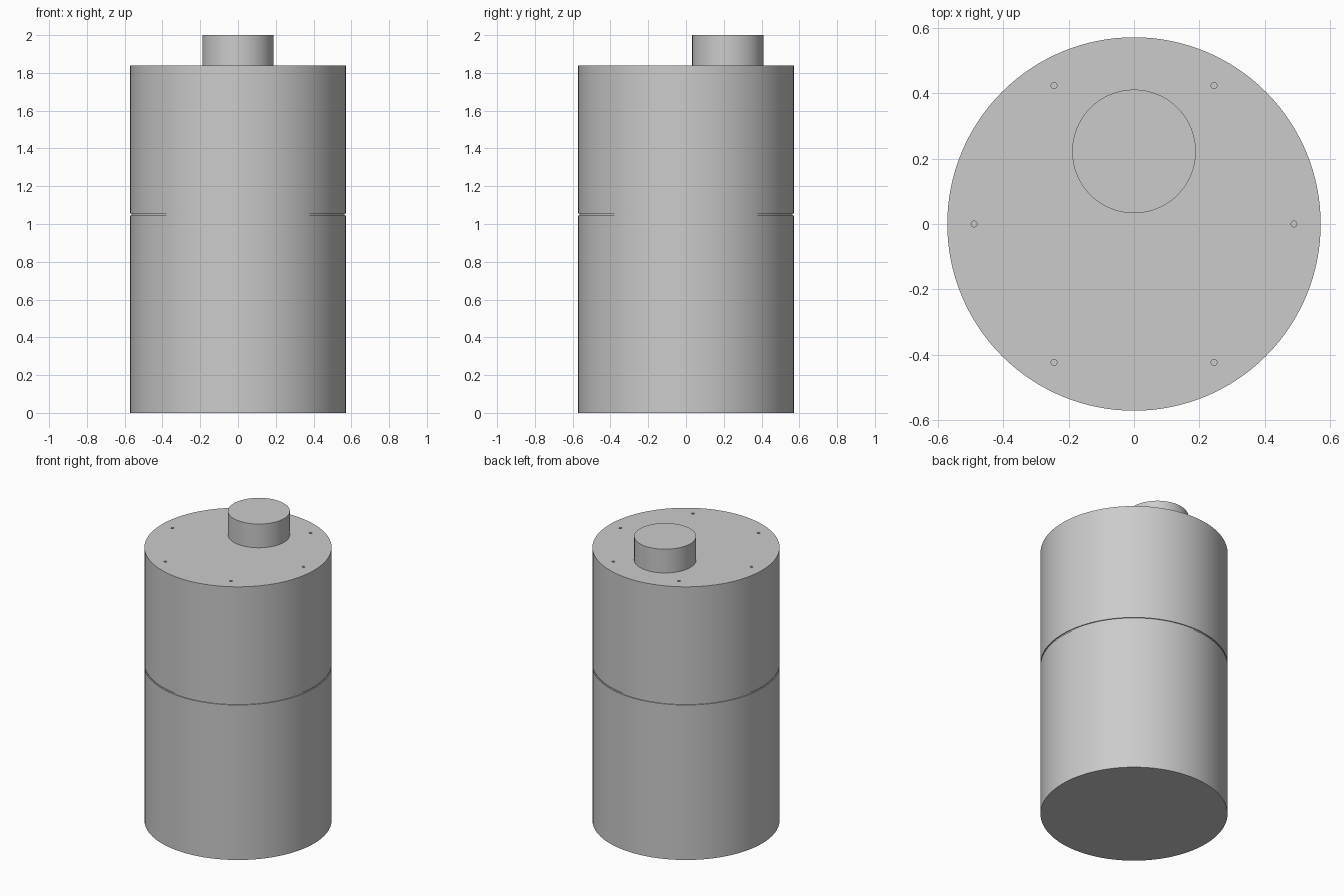
import bpy, bmesh, math
from mathutils import Matrix

if "Cube" in bpy.data.objects:
    bpy.data.objects.remove(bpy.data.objects["Cube"], do_unlink=True)

grey = bpy.data.materials.new("plain grey")
grey.use_nodes = True
colour = (0.6, 0.6, 0.6, 1)
grey.diffuse_color = colour
grey.node_tree.nodes["Principled BSDF"].inputs["Base Color"].default_value = colour

RADIUS, TOP = 0.571, 1.84


def finish(name, bm):
    mesh = bpy.data.meshes.new(name)
    bmesh.ops.recalc_face_normals(bm, faces=bm.faces)
    bm.to_mesh(mesh)
    bm.free()
    mesh.materials.append(grey)
    obj = bpy.data.objects.new(name, mesh)
    bpy.context.collection.objects.link(obj)
    return obj


def smooth(obj):
    bpy.ops.object.select_all(action="DESELECT")
    obj.select_set(True)
    bpy.context.view_layer.objects.active = obj
    bpy.ops.object.shade_smooth_by_angle(angle=math.radians(30))


def turned(name, profile, centre=(0, 0), sides=128):
    """Solid of revolution from (radius, height) pairs, capped at both ends."""
    bm = bmesh.new()
    rings = []
    for r, z in profile:
        angles = [math.tau * i / sides for i in range(sides)]
        rings.append([bm.verts.new((centre[0] + r * math.cos(a),
                                    centre[1] + r * math.sin(a), z)) for a in angles])
    for low, high in zip(rings, rings[1:]):
        for i in range(sides):
            j = (i + 1) % sides
            bm.faces.new((low[i], low[j], high[j], high[i]))
    bm.faces.new(rings[0])
    bm.faces.new(rings[-1])
    return finish(name, bm)


# Main drum with a narrow seam groove
groove = RADIUS - 0.006
body = turned("drum_body", [(RADIUS, 0), (RADIUS, 1.044), (groove, 1.044),
                            (groove, 1.055), (RADIUS, 1.055), (RADIUS, TOP)])

# Ring of six small screw holes in the lid
bm = bmesh.new()
for i in range(6):
    a = math.tau * i / 6
    place = Matrix.Translation((0.489 * math.cos(a), 0.489 * math.sin(a), TOP))
    bmesh.ops.create_cone(bm, cap_ends=True, segments=24, radius1=0.009,
                          radius2=0.009, depth=0.08, matrix=place)
cutter = finish("screw_hole_cutter", bm)
cutter.hide_render = True
cutter.hide_set(True)
cut = body.modifiers.new("screw holes", "BOOLEAN")
cut.operation = "DIFFERENCE"
cut.solver = "EXACT"
cut.object = cutter
smooth(body)

# Off-centre filler cap
cap = turned("filler_cap", [(0.189, TOP), (0.189, 2.0)], centre=(0, 0.222), sides=96)
smooth(cap)
